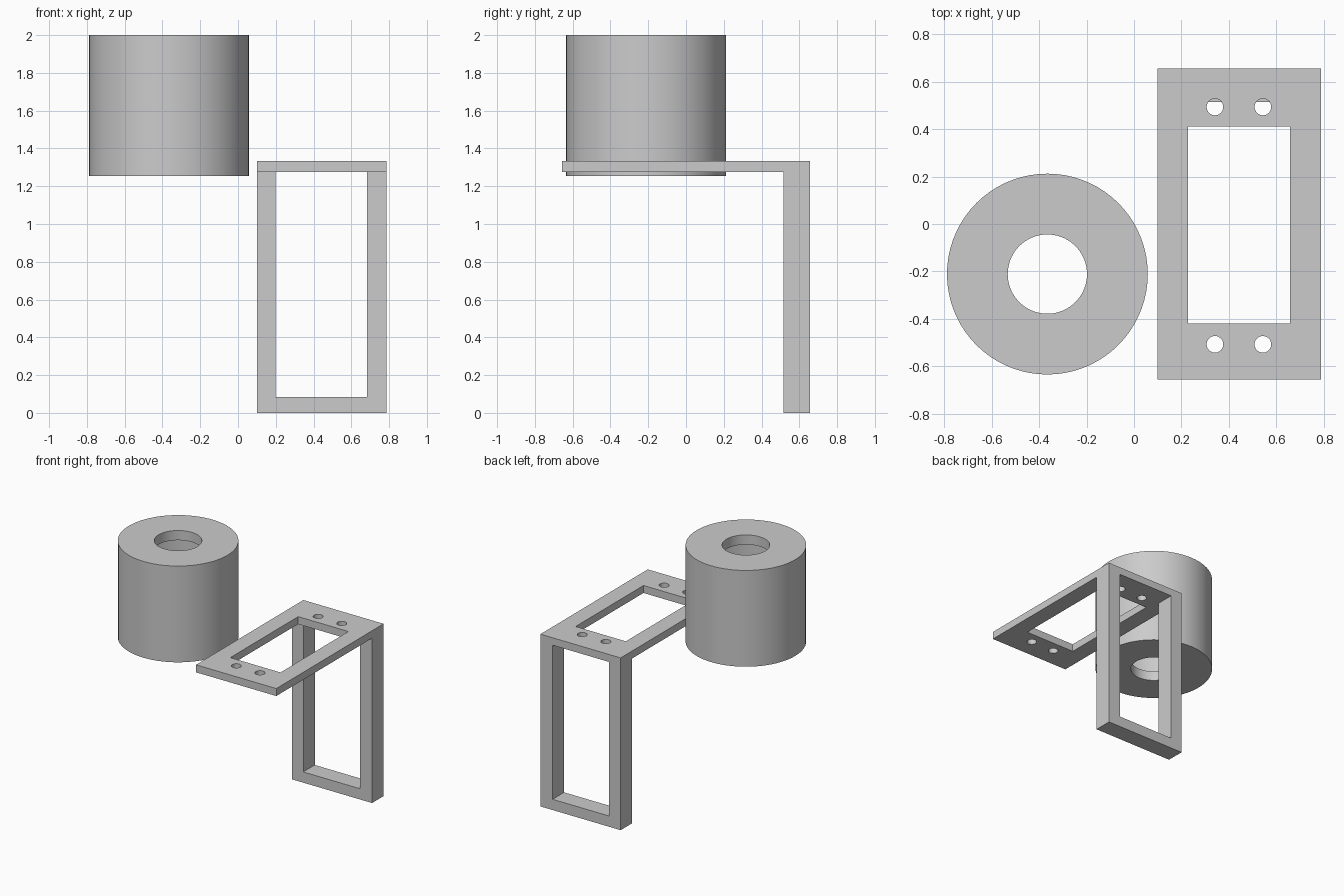
import bpy
import bmesh
import math
from mathutils import Matrix, Vector

cube = bpy.data.objects.get("Cube")
if cube:
    bpy.data.objects.remove(cube, do_unlink=True)

# Single plain grey
grey = bpy.data.materials.new("plain_grey")
grey.use_nodes = True
colour = (0.6, 0.6, 0.6, 1)
grey.diffuse_color = colour
grey.node_tree.nodes["Principled BSDF"].inputs["Base Color"].default_value = colour


def add_object(name, bm):
    bmesh.ops.recalc_face_normals(bm, faces=bm.faces)
    mesh = bpy.data.meshes.new(name)
    bm.to_mesh(mesh)
    bm.free()
    mesh.materials.append(grey)
    obj = bpy.data.objects.new(name, mesh)
    bpy.context.collection.objects.link(obj)
    return obj


def activate(obj):
    bpy.ops.object.select_all(action="DESELECT")
    obj.select_set(True)
    bpy.context.view_layer.objects.active = obj


def box(name, low, high):
    low, high = Vector(low), Vector(high)
    bm = bmesh.new()
    bmesh.ops.create_cube(bm, size=1)
    bmesh.ops.scale(bm, vec=high - low, verts=bm.verts)
    bmesh.ops.translate(bm, vec=(low + high) / 2, verts=bm.verts)
    return add_object(name, bm)


def rod(name, x, y, z, radius, depth):
    bm = bmesh.new()
    bmesh.ops.create_cone(bm, cap_ends=True, segments=32, radius1=radius, radius2=radius,
                          depth=depth, matrix=Matrix.Translation((x, y, z)))
    return add_object(name, bm)


def cut(obj, cutter):
    cutter.hide_render = True
    activate(obj)
    mod = obj.modifiers.new("cut", "BOOLEAN")
    mod.operation = "DIFFERENCE"
    mod.solver = "EXACT"
    mod.object = cutter
    bpy.ops.object.modifier_apply(modifier=mod.name)
    bpy.data.objects.remove(cutter, do_unlink=True)


# Bracket: L profile (y, z) extruded across its width
left, right, front, back = 0.787, 0.10, -0.656, 0.656
leg_front, under, top = 0.515, 1.275, 1.333
profile = [(front, under), (leg_front, under), (leg_front, 0), (back, 0), (back, top), (front, top)]
bm = bmesh.new()
face = bm.faces.new([bm.verts.new((right, y, z)) for y, z in profile])
side = bmesh.ops.extrude_face_region(bm, geom=[face])
bmesh.ops.translate(bm, vec=(left - right, 0, 0),
                    verts=[v for v in side["geom"] if isinstance(v, bmesh.types.BMVert)])
bracket = add_object("bracket", bm)

# Windows in the shelf and the leg, then the screw holes
cut(bracket, box("shelf_window", (0.228, -0.42, 1.2), (0.658, 0.41, 1.4)))
cut(bracket, box("leg_window", (0.198, 0.45, 0.083), (0.683, 0.75, under)))
for x in (0.341, 0.543):
    for y in (-0.507, 0.493):
        cut(bracket, rod("screw_hole", x, y, 1.33, 0.035, 0.16))

# Hollow drum: closed section (radius, z) spun round its axis
outer, inner, cavity, lip = 0.423, 0.167, 0.34, 0.075
low, high = 1.255, 2.0
section = [(inner, low), (outer, low), (outer, high), (inner, high), (inner, high - lip),
           (cavity, high - lip), (cavity, low + lip), (inner, low + lip)]
bm = bmesh.new()
verts = [bm.verts.new((r, 0, z)) for r, z in section]
edges = [bm.edges.new((v, verts[i - 1])) for i, v in enumerate(verts)]
bmesh.ops.spin(bm, geom=verts + edges, cent=(0, 0, 0), axis=(0, 0, 1),
               angle=math.tau, steps=72, use_merge=True)
bmesh.ops.remove_doubles(bm, verts=bm.verts, dist=0.0001)
bmesh.ops.translate(bm, vec=(-0.365, -0.211, 0), verts=bm.verts)
drum = add_object("drum", bm)

for obj in (bracket, drum):
    activate(obj)
    bpy.ops.object.shade_smooth_by_angle(angle=math.radians(30))
